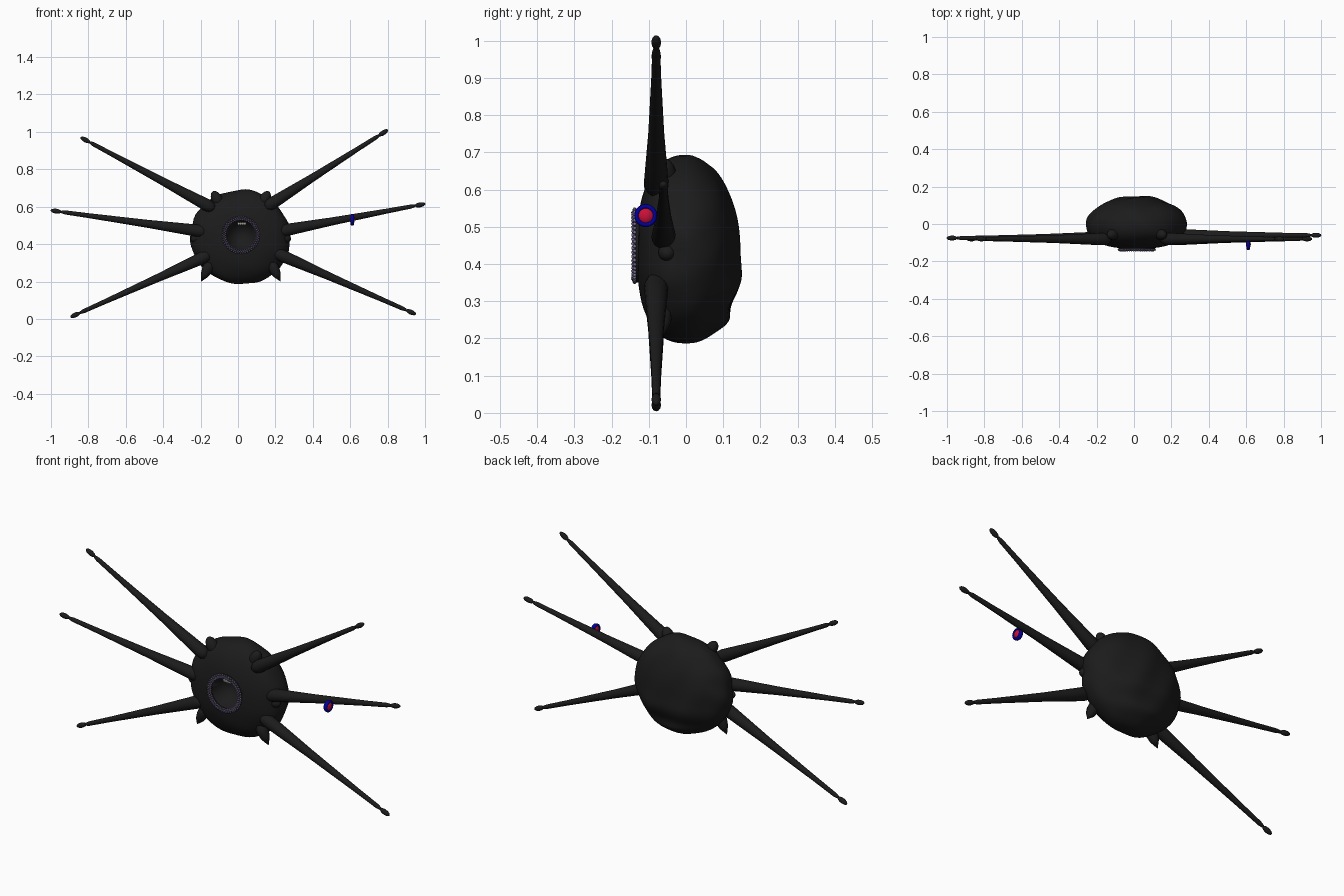
import bpy, bmesh, math
from mathutils import Vector, Matrix

cube = bpy.data.objects.get("Cube")
if cube:
    bpy.data.objects.remove(cube, do_unlink=True)


def material(name, rgb):
    m = bpy.data.materials.new(name)
    m.use_nodes = True
    col = (*rgb, 1)
    m.diffuse_color = col
    bsdf = m.node_tree.nodes["Principled BSDF"]
    bsdf.inputs["Base Color"].default_value = col
    bsdf.inputs["Roughness"].default_value = 0.8
    return m


BLACK = material("charcoal", (0.0115, 0.0115, 0.0115))
MAUVE = material("dusky mauve", (0.2, 0.16, 0.3))
RED = material("crimson", (0.6, 0.005, 0.04))
BLUE = material("deep blue", (0.0, 0.0, 0.35))
IVORY = material("ivory", (0.7, 0.7, 0.64))
CX, CZ = 0.015, 0.437


def finish(name, bm, mat, matrix=Matrix(), angle=60):
    bmesh.ops.remove_doubles(bm, verts=bm.verts, dist=1e-5)
    bmesh.ops.recalc_face_normals(bm, faces=bm.faces)
    me = bpy.data.meshes.new(name)
    bm.to_mesh(me)
    bm.free()
    me.materials.append(mat)
    ob = bpy.data.objects.new(name, me)
    bpy.context.collection.objects.link(ob)
    ob.matrix_world = matrix
    bpy.ops.object.select_all(action='DESELECT')
    ob.select_set(True)
    bpy.context.view_layer.objects.active = ob
    bpy.ops.object.shade_smooth_by_angle(angle=math.radians(angle))
    return ob


def lathe(bm, profile, n=16):
    """Revolve (radius, height) pairs around z."""
    rings = [[bm.verts.new((r * math.cos(math.tau * i / n), r * math.sin(math.tau * i / n), h))
              for i in range(n)] for r, h in profile]
    for a, b in zip(rings, rings[1:]):
        for i in range(n):
            j = (i + 1) % n
            bm.faces.new((a[i], a[j], b[j], b[i]))


def aim(start, end):
    d = Vector(end) - Vector(start)
    return Matrix.Translation(start) @ d.to_track_quat('Z', 'Y').to_matrix().to_4x4()


def torus(name, mat, major, minor, depth, matrix, n=40):
    bm = bmesh.new()
    lathe(bm, [(major + minor * math.cos(math.tau * k / 10), depth * math.sin(math.tau * k / 10))
               for k in range(11)], n)
    return finish(name, bm, mat, matrix)


# Lumpy body: domed back, fuller front with a hollow mouth
bm = bmesh.new()
bmesh.ops.create_uvsphere(bm, u_segments=64, v_segments=48, radius=1,
                          matrix=Matrix.Rotation(math.pi / 2, 4, 'X'))
for v in bm.verts:
    x, y, z = v.co
    lump = 1 + 0.014 * math.sin(5 * x + 7 * z) * math.cos(6 * z - 3 * y) + 0.012 * math.sin(11 * x * z + 4 * y)
    r = min(1, math.hypot(x, z))
    depth = 0.143 * y if y > 0 else -0.132 * (1 - r ** 2.5) ** 0.4
    v.co = Vector((x * 0.268 * lump, depth, z * 0.252 * lump))
    mouth = math.hypot(v.co.x, v.co.z - 0.012)
    if y < 0 and mouth < 0.085:
        v.co.y += 0.09 * (1 - (mouth / 0.085) ** 2) ** 0.6
    # swellings on the lower back
    if y > 0:
        v.co.y += 0.016 * math.exp(-(v.co.z + 0.09) ** 2 / 0.003) * y
        v.co.y += 0.03 * math.exp(-(v.co.z + 0.195) ** 2 / 0.0009) * y
        v.co.y += 0.004 * math.sin(9 * x + 4 * z) * y
finish("body", bm, BLACK, Matrix.Translation((CX, 0, CZ)))

# Six tapering arms, each with a round shoulder and a bulb tip
arms = {
    "upper_right_arm": ((-0.15, -0.08, 0.60), (-0.84, -0.08, 0.97)),
    "middle_right_arm": ((-0.19, -0.075, 0.468), (-1.0, -0.075, 0.58)),
    "lower_right_arm": ((-0.17, -0.08, 0.335), (-0.895, -0.08, 0.01)),
    "upper_left_arm": ((0.17, -0.08, 0.61), (0.80, -0.08, 1.01)),
    "middle_left_arm": ((0.23, -0.06, 0.47), (1.0, -0.06, 0.615)),
    "lower_left_arm": ((0.22, -0.08, 0.345), (0.95, -0.08, 0.025)),
}
for name, (a, b) in arms.items():
    length = (Vector(b) - Vector(a)).length
    neck = length - 0.055
    profile = [(0, -0.03), (0.018, -0.024), (0.029, -0.008), (0.033, 0.02)]
    profile += [(r, t * neck) for t, r in
                ((0.15, 0.029), (0.38, 0.0215), (0.6, 0.017), (0.8, 0.013), (0.97, 0.011), (1, 0.007))]
    profile += [(0.013 * math.sin(math.pi * k / 8), length - 0.0275 - 0.0295 * math.cos(math.pi * k / 8))
                for k in range(1, 9)]
    bm = bmesh.new()
    lathe(bm, profile)
    finish(name, bm, BLACK, aim(a, b))

# Mirrored frills: low ears on top, side nubs, pointed flaps below
for side, s in (("left", 1), ("right", -1)):
    for part, start, end, width in (
            ("ear", (0.10, -0.05, 0.59), (0.15, -0.06, 0.682), 0.03),
            ("side_nub", (0.20, -0.05, 0.44), (0.268, -0.05, 0.425), 0.025)):
        p = (CX + s * start[0], *start[1:])
        q = (CX + s * end[0], *end[1:])
        length = (Vector(q) - Vector(p)).length
        bm = bmesh.new()
        lathe(bm, [(width * math.sin(math.pi * k / 10), length * (1 - math.cos(math.pi * k / 10)) / 2)
                   for k in range(11)])
        finish(f"{side}_{part}", bm, BLACK, aim(p, q))
    p, q = (CX + s * 0.15, -0.065, 0.32), (CX + s * 0.212, -0.065, 0.2)
    bm = bmesh.new()
    lathe(bm, [(0, 0), (0.028, 0.02), (0.03, 0.06), (0.022, 0.095), (0, 0.135)], 8)
    finish(f"{side}_flap", bm, BLACK, aim(p, q))

# Mouth ring with rows of small beads
front = Matrix.Translation((CX, -0.13, 0.449)) @ Matrix.Rotation(math.pi / 2, 4, 'X')
torus("mouth_ring", BLACK, 0.09, 0.009, 0.008, front, 48)
bm = bmesh.new()
for radius, height in ((0.082, 0.008), (0.09, 0.012), (0.098, 0.008)):
    for i in range(48):
        a = math.tau * (i + radius * 60) / 48
        bmesh.ops.create_icosphere(bm, subdivisions=1, radius=0.0053, matrix=Matrix.Translation(
            (radius * math.cos(a), radius * math.sin(a), height)))
finish("mouth_beads", bm, MAUVE, front)

# Small pale teeth at the top of the mouth
for i in range(4):
    x = CX + 0.011 * (i - 1)
    bm = bmesh.new()
    lathe(bm, [(0, 0), (0.008, 0.004), (0.006, 0.012), (0, 0.02)], 8)
    finish(f"tooth_{i + 1}", bm, IVORY, aim((x, -0.118, 0.518), (x, -0.122, 0.498)))

# Red disc in a thick blue rim, hanging in front of the middle left arm
side = Matrix.Translation((0.611, -0.108, 0.53)) @ Matrix.Rotation(math.pi / 2, 4, 'Y')
torus("badge_rim", BLUE, 0.0245, 0.0065, 0.011, side, 32)
bm = bmesh.new()
bmesh.ops.create_uvsphere(bm, u_segments=24, v_segments=12, radius=0.0225,
                          matrix=Matrix.Diagonal((1, 1, 0.6, 1)))
finish("badge_centre", bm, RED, side)
